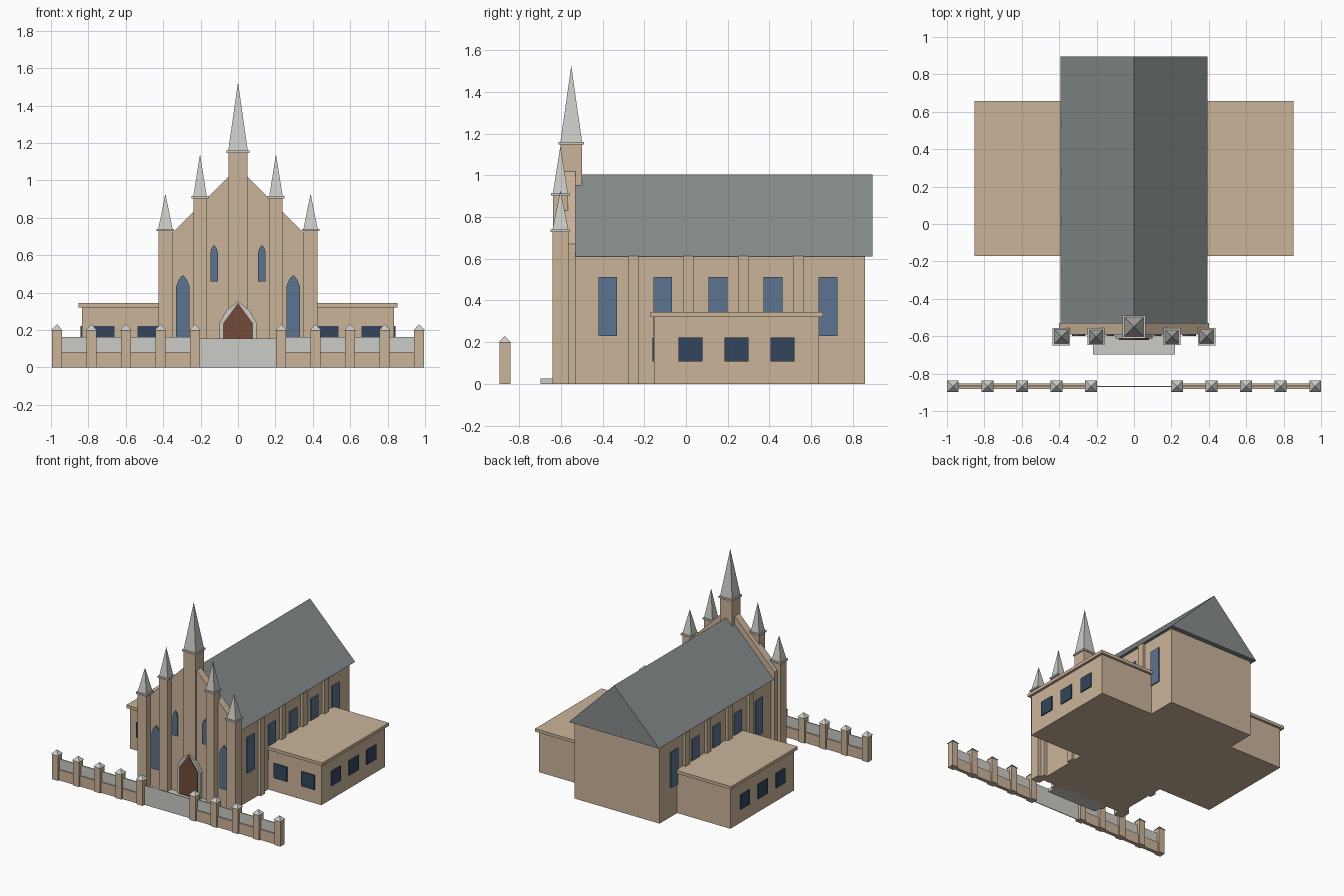
import bpy
import bmesh

cube = bpy.data.objects.get("Cube")
if cube:
    bpy.data.objects.remove(cube)


def material(name, hex_code):
    """Flat material from an sRGB hex colour, stored as linear values."""
    srgb = [int(hex_code[i:i + 2], 16) / 255 for i in (0, 2, 4)]
    linear = [c / 12.92 if c < 0.04 else ((c + 0.055) / 1.055) ** 2.4 for c in srgb]
    mat = bpy.data.materials.new(name)
    mat.use_nodes = True
    mat.diffuse_color = (*linear, 1)
    mat.node_tree.nodes["Principled BSDF"].inputs["Base Color"].default_value = (*linear, 1)
    return mat


sandstone = material("sandstone", "cbb49a")
slate = material("roof slate", "868c8d")
pale_stone = material("pale stone", "cbcbc6")
blue_glass = material("blue glass", "5b7590")
dark_glass = material("dark glass", "32465c")
wood = material("door wood", "734b38")


def finish(name, bm, mat):
    bmesh.ops.recalc_face_normals(bm, faces=bm.faces)
    mesh = bpy.data.meshes.new(name)
    bm.to_mesh(mesh)
    bm.free()
    mesh.materials.append(mat)
    obj = bpy.data.objects.new(name, mesh)
    bpy.context.collection.objects.link(obj)
    return obj


def box(name, xs, ys, zs, mat):
    """Box spanning the given ranges."""
    bm = bmesh.new()
    bmesh.ops.create_cube(bm, size=1)
    for v in bm.verts:
        v.co = [r[0] if c < 0 else r[1] for c, r in zip(v.co, (xs, ys, zs))]
    return finish(name, bm, mat)


def around(c, half):
    return (c - half, c + half)


def mirrored(s, a, b):
    return tuple(sorted((s * a, s * b)))


def extrude_y(name, profile, y0, y1, mat):
    """Extrude an (x, z) outline from y0 to y1."""
    bm = bmesh.new()
    face = bm.faces.new([bm.verts.new((x, y0, z)) for x, z in profile])
    new = bmesh.ops.extrude_face_region(bm, geom=[face])["geom"]
    moved = [v for v in new if isinstance(v, bmesh.types.BMVert)]
    bmesh.ops.translate(bm, verts=moved, vec=(0, y1 - y0, 0))
    return finish(name, bm, mat)


def pyramid(name, x, y, half, z0, z1, mat):
    """Square pyramid with its sides along the axes."""
    bm = bmesh.new()
    base = [bm.verts.new((x + i * half, y + j * half, z0))
            for i, j in ((-1, -1), (1, -1), (1, 1), (-1, 1))]
    tip = bm.verts.new((x, y, z1))
    bm.faces.new(base)
    for i in range(4):
        bm.faces.new((base[i], base[(i + 1) % 4], tip))
    return finish(name, bm, mat)


def arch(x, half, z0, shoulder, top):
    """Pointed arch outline."""
    mid = shoulder + (top - shoulder) * 0.6
    return [(x - half, z0), (x + half, z0), (x + half, shoulder), (x + half * 0.62, mid),
            (x, top), (x - half * 0.62, mid), (x - half, shoulder)]


def pinnacle(name, x, y, half, height, tip):
    """Square pillar with a cap slab and a spire."""
    box(name + "_pillar", around(x, half), around(y, half), (0, height), sandstone)
    cap = half + 0.009
    box(name + "_cap", around(x, cap), around(y, cap), (height, height + 0.013), pale_stone)
    pyramid(name + "_spire", x, y, half, height + 0.013, tip, pale_stone)


# Nave and roof
box("nave", (-0.37, 0.37), (-0.55, 0.857), (0, 0.62), sandstone)
extrude_y("nave_roof", [(-0.393, 0.61), (0.393, 0.61), (0, 1.003)], -0.53, 0.895, slate)

# Gabled front wall
extrude_y("front_gable", [(-0.4, 0), (0.4, 0), (0.4, 0.67), (0, 1.07), (-0.4, 0.67)],
          -0.59, -0.53, sandstone)

# Pinnacles
pinnacle("central", 0, -0.55, 0.052, 1.147, 1.525)
for side, s in (("left", 1), ("right", -1)):
    pinnacle(side + "_inner", s * 0.203, -0.602, 0.036, 0.902, 1.14)
    pinnacle(side + "_outer", s * 0.388, -0.602, 0.038, 0.728, 0.928)

# Entrance
extrude_y("door_surround", arch(0, 0.1, 0, 0.235, 0.352), -0.613, -0.58, pale_stone)
extrude_y("door", [(-0.08, 0.02), (0.08, 0.02), (0.08, 0.235), (0, 0.345), (-0.08, 0.235)],
          -0.62, -0.6, wood)
box("door_step", (-0.218, 0.218), (-0.697, -0.58), (0, 0.025), pale_stone)

for side, s in (("left", 1), ("right", -1)):
    # Pointed front windows
    extrude_y(side + "_tall_lancet", arch(s * 0.295, 0.036, 0.15, 0.43, 0.495),
              -0.6, -0.585, blue_glass)
    extrude_y(side + "_small_lancet", arch(s * 0.128, 0.02, 0.46, 0.615, 0.655),
              -0.6, -0.585, blue_glass)

    # Nave windows with buttresses between them
    for i in range(5):
        y = -0.375 + i * 0.264
        box(f"{side}_nave_window_{i + 1}", mirrored(s, 0.36, 0.378),
            around(y, 0.045), (0.23, 0.512), blue_glass)
        if i < 4:
            box(f"{side}_buttress_{i + 1}", mirrored(s, 0.36, 0.392),
                around(y + 0.122, 0.026), (0, 0.612), sandstone)

    # Side annex
    box(side + "_annex", mirrored(s, 0.36, 0.833), (-0.153, 0.638), (0, 0.325), sandstone)
    box(side + "_annex_roof", mirrored(s, 0.36, 0.853), (-0.17, 0.657), (0.32, 0.344), sandstone)
    for i in range(3):
        box(f"{side}_annex_side_window_{i + 1}", mirrored(s, 0.825, 0.841),
            around(0.022 + i * 0.22, 0.058), (0.107, 0.222), dark_glass)
    for i in range(2):
        box(f"{side}_annex_front_window_{i + 1}", around(s * (0.478 + i * 0.24), 0.058),
            (-0.161, -0.145), (0.107, 0.222), dark_glass)

    # Boundary fence
    fence_y = -0.868
    box(side + "_fence_wall", mirrored(s, 0.23, 0.967), around(fence_y, 0.014),
        (0, 0.083), sandstone)
    box(side + "_fence_panel", mirrored(s, 0.23, 0.967), around(fence_y, 0.004),
        (0.083, 0.163), pale_stone)
    for i in range(5):
        x = s * (0.23 + i * 0.1845)
        box(f"{side}_fence_post_{i + 1}", around(x, 0.026), around(fence_y, 0.026),
            (0, 0.2), sandstone)
        pyramid(f"{side}_fence_post_cap_{i + 1}", x, fence_y, 0.031, 0.198, 0.23, pale_stone)

# Gate between the fences
box("gate", (-0.21, 0.21), around(-0.868, 0.003), (0, 0.153), pale_stone)
